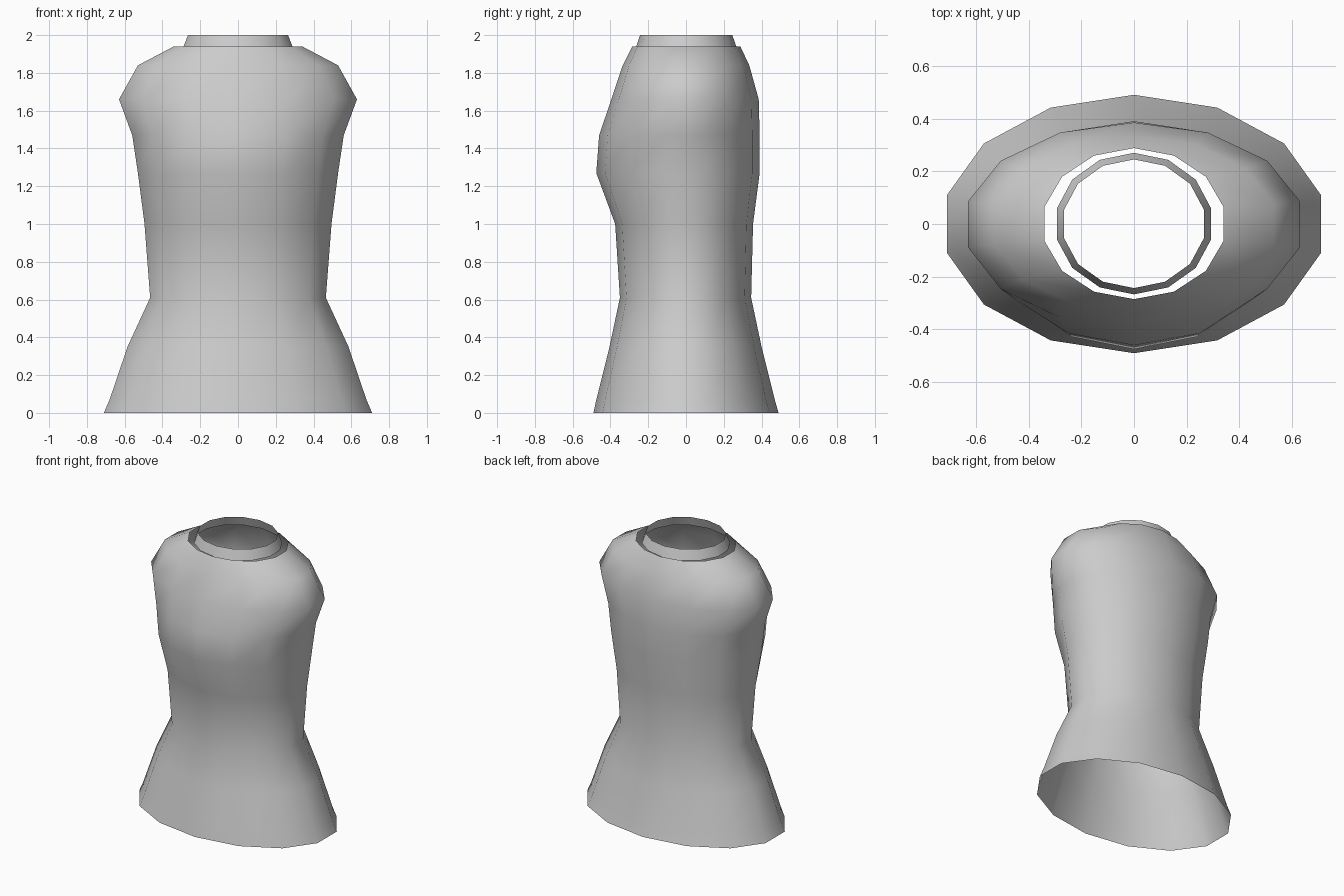
import bpy, bmesh, math

cube = bpy.data.objects.get("Cube")
if cube:
    bpy.data.objects.remove(cube, do_unlink=True)

SIDES = 14
EDGE = math.cos(math.pi / SIDES)  # widest corner of a ring, relative to its radius

grey = bpy.data.materials.new("light grey")
grey.use_nodes = True
colour = (0.6, 0.6, 0.6, 1)
grey.diffuse_color = colour
grey.node_tree.nodes["Principled BSDF"].inputs["Base Color"].default_value = colour


def shell(name, rings):
    """Open tube through oval rings of (height, half width, front depth, back depth)."""
    bm = bmesh.new()
    loops = []
    for z, width, front, back in rings:
        loop = []
        for i in range(SIDES):
            a = math.pi / 2 + 2 * math.pi * i / SIDES
            depth = back if math.sin(a) > 0 else front
            loop.append(bm.verts.new((width / EDGE * math.cos(a), depth * math.sin(a), z)))
        loops.append(loop)
    for low, high in zip(loops, loops[1:]):
        for i in range(SIDES):
            j = (i + 1) % SIDES
            bm.faces.new((low[i], low[j], high[j], high[i]))
    mesh = bpy.data.meshes.new(name)
    bm.to_mesh(mesh)
    bm.free()
    mesh.materials.append(grey)
    mesh.shade_smooth()
    obj = bpy.data.objects.new(name, mesh)
    bpy.context.collection.objects.link(obj)
    return obj


# Torso: flared hem, waist, fuller chest, rounded shoulders
shell("torso", [
    (0.00, 0.71, 0.49, 0.49),
    (0.07, 0.68, 0.475, 0.47),
    (0.35, 0.585, 0.405, 0.40),
    (0.61, 0.465, 0.35, 0.345),
    (1.00, 0.495, 0.375, 0.355),
    (1.27, 0.53, 0.475, 0.39),
    (1.47, 0.56, 0.46, 0.39),
    (1.66, 0.63, 0.395, 0.385),
    (1.84, 0.53, 0.335, 0.335),
    (1.94, 0.34, 0.285, 0.288),
])

# Separate tapered neck band standing inside the neck opening
shell("neck_band", [
    (1.93, 0.292, 0.267, 0.27),
    (2.00, 0.265, 0.243, 0.245),
])
